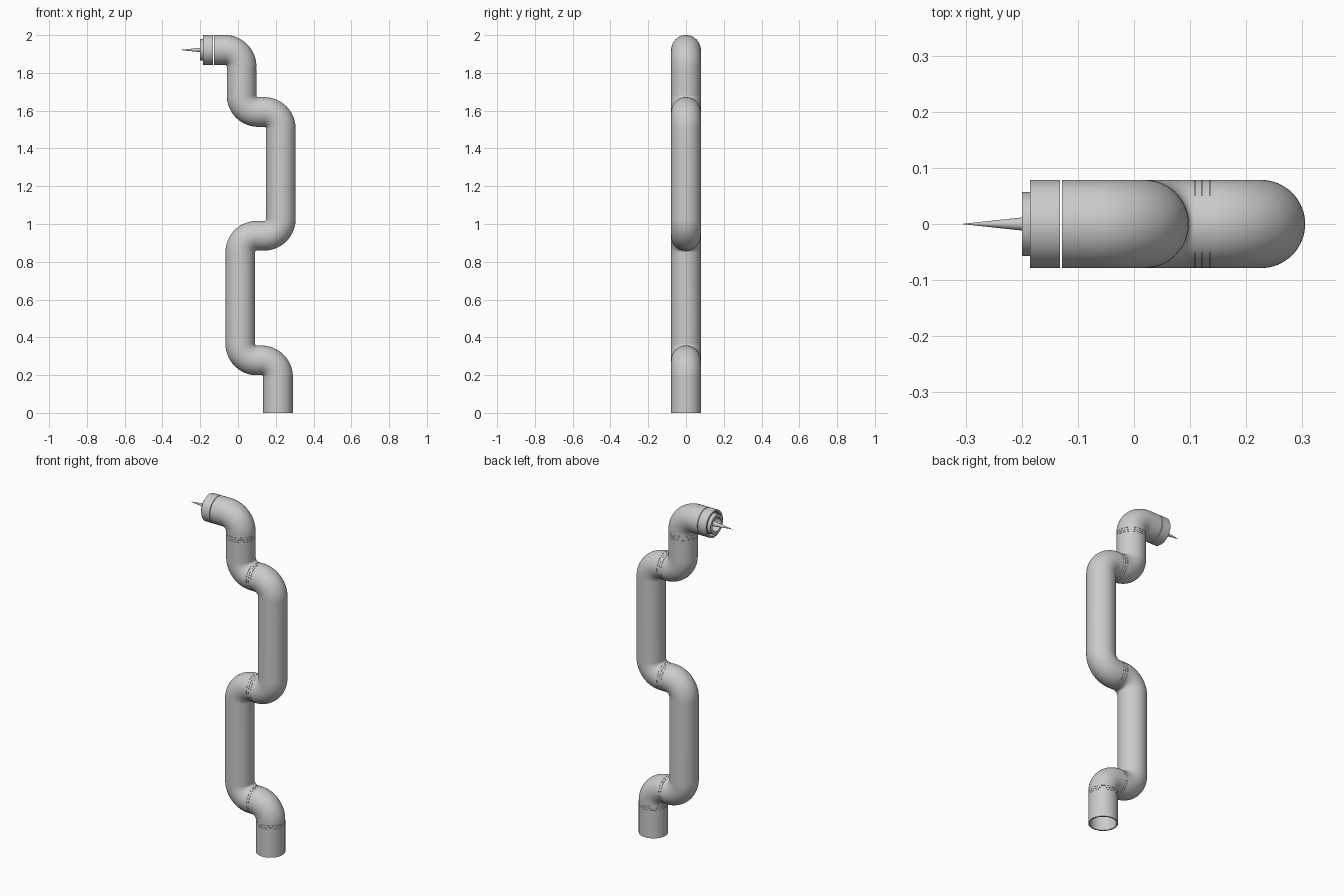
import bpy, bmesh, math
from mathutils import Vector

if "Cube" in bpy.data.objects:
    bpy.data.objects.remove(bpy.data.objects["Cube"])

R = 0.0785    # tube radius
B = 0.088     # bend radius of every elbow
N = 64

grey = bpy.data.materials.new("light grey")
grey.diffuse_color = (0.6, 0.6, 0.6, 1)
grey.use_nodes = True
grey.node_tree.nodes["Principled BSDF"].inputs["Base Color"].default_value = grey.diffuse_color


def finish(name, bm):
    bmesh.ops.recalc_face_normals(bm, faces=bm.faces)
    me = bpy.data.meshes.new(name)
    bm.to_mesh(me)
    bm.free()
    ob = bpy.data.objects.new(name, me)
    bpy.context.collection.objects.link(ob)
    me.materials.append(grey)
    bpy.context.view_layer.objects.active = ob
    ob.select_set(True)
    bpy.ops.object.shade_smooth_by_angle(angle=math.radians(35))
    ob.select_set(False)
    return ob


def skin(name, stations):
    """Join rings given as (centre, direction, radius); cap both ends."""
    bm = bmesh.new()
    rings = []
    side = Vector((0, 1, 0))
    for c, d, r in stations:
        up = side.cross(d).normalized()
        rings.append([bm.verts.new(c + r * (math.cos(a) * side + math.sin(a) * up))
                      for a in (2 * math.pi * i / N for i in range(N))])
    for a, b in zip(rings, rings[1:]):
        for i in range(N):
            j = (i + 1) % N
            bm.faces.new((a[i], a[j], b[j], b[i]))
    bm.faces.new(rings[0])
    bm.faces.new(rings[-1])
    return finish(name, bm)


def pipe(name, corners):
    """Tube through (x, z) corners, each inner corner rounded to a bend."""
    p = [Vector((x, 0, z)) for x, z in corners]
    dirs = [(b - a).normalized() for a, b in zip(p, p[1:])]
    st = [(p[0], dirs[0], R)]
    for k in range(1, len(p) - 1):
        d0, d1 = dirs[k - 1], dirs[k]
        centre = p[k] - B * d0 + B * d1
        for i in range(25):
            t = math.pi / 2 * i / 24
            st.append((centre + B * (math.sin(t) * d0 - math.cos(t) * d1),
                       math.cos(t) * d0 + math.sin(t) * d1, R))
    st.append((p[-1], dirs[-1], R))
    return skin(name, st)


def lathe(name, origin, direction, profile):
    """Turned part from (distance along axis, radius) pairs."""
    o, d = Vector(origin), Vector(direction)
    return skin(name, [(o + d * t, d, r) for t, r in profile])


def joint(name, origin, direction, width):
    """Two flush bands separated by fine grooves."""
    g, m, c = 0.001, width / 2, R - 0.002
    lathe(name, origin, direction, [
        (-0.002, c), (g, c), (g, R), (m - g / 2, R), (m - g / 2, c),
        (m + g / 2, c), (m + g / 2, R), (width - g, R), (width - g, c),
        (width + 0.002, c)])


X, Z = (1, 0, 0), (0, 0, 1)

# hollow base sleeve
lathe("base_sleeve", (0.212, 0, 0), Z,
      [(0.155, 0.071), (0, 0.071), (0, R), (0.165, R), (0.165, 0.07)])
# tube links
pipe("base_elbow", [(0.212, 0.188), (0.212, 0.278), (0.124, 0.278)])
pipe("lower_arm", [(0.098, 0.278), (0.012, 0.278), (0.012, 0.938), (0.108, 0.938)])
pipe("upper_arm", [(0.136, 0.938), (0.2265, 0.938), (0.2265, 1.593), (0.136, 1.593)])
pipe("wrist_link", [(0.108, 1.593), (0.019, 1.593), (0.019, 1.804)])
pipe("wrist_elbow", [(0.019, 1.830), (0.019, 1.9215), (-0.128, 1.9215)])
# joint bands
joint("base_joint", (0.212, 0, 0.165), Z, 0.023)
joint("shoulder_joint", (0.098, 0, 0.278), X, 0.026)
joint("elbow_joint", (0.108, 0, 0.938), X, 0.028)
joint("forearm_joint", (0.108, 0, 1.593), X, 0.028)
joint("wrist_joint", (0.019, 0, 1.804), Z, 0.026)
# tool head: outer sleeve, recessed groove, protruding inner collar
lathe("tool_head", (-0.1315, 0, 1.9215), (-1, 0, 0), [
    (0, R), (0.0535, R), (0.0535, 0.068), (0.025, 0.068), (0.025, 0.057),
    (0.0685, 0.057), (0.0685, 0.040), (0.025, 0.040), (0.025, 0.01)])
# needle tip
lathe("needle", (-0.15, 0, 1.9215), (-1, 0, 0), [(0, 0.017), (0.155, 0.0003)])
